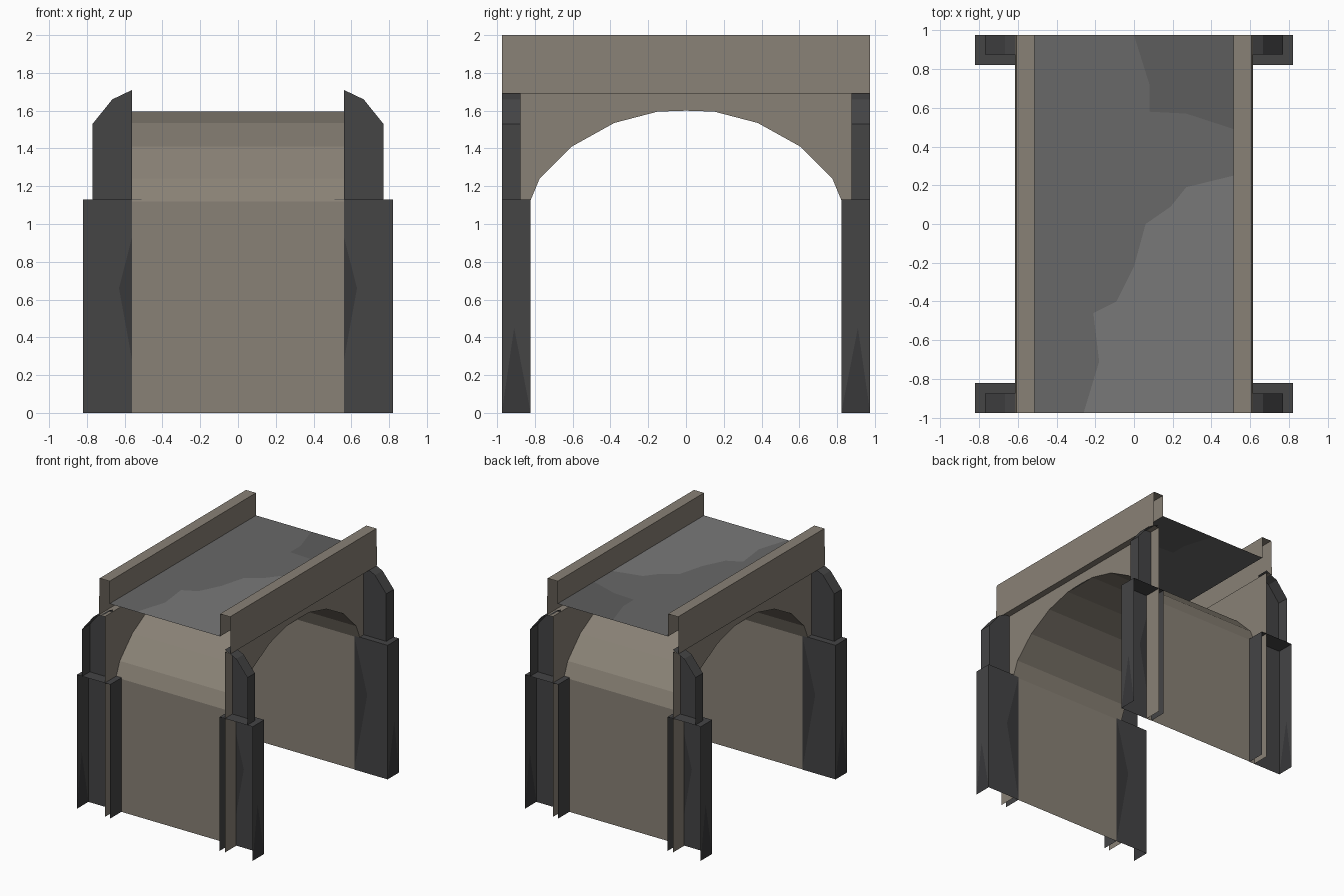
import bpy
from mathutils import Vector

if "Cube" in bpy.data.objects:
    bpy.data.objects.remove(bpy.data.objects["Cube"])


def material(name, rgb):
    m = bpy.data.materials.new(name)
    m.diffuse_color = (*rgb, 1)
    m.use_nodes = True
    m.node_tree.nodes["Principled BSDF"].inputs["Base Color"].default_value = m.diffuse_color
    return m


STONE = material("tan_stone", (0.25, 0.22, 0.18))
DARK = material("dark_stone", (0.058, 0.058, 0.06))
DARKER = material("darker_stone", (0.04, 0.04, 0.042))
ROAD = material("road", (0.14, 0.14, 0.14))
ROAD_LIGHT = material("road_light", (0.19, 0.19, 0.19))
ROAD_DARK = material("road_dark", (0.11, 0.11, 0.11))


def build(name, polys, mats, inside, mirror=(False, False), sign=1, pick=None):
    """Sheet mesh from polygons; each one faces away from the inside point."""
    verts, faces, index = [], [], {}
    for poly in polys:
        pts = [Vector(p) for p in poly]
        n = sum((pts[i].cross(pts[(i + 1) % len(pts)]) for i in range(len(pts))), Vector())
        mid = sum(pts, Vector()) / len(pts)
        if n.dot(mid - Vector(inside)) * sign < 0:
            poly = poly[::-1]
        face = []
        for p in poly:
            if p not in index:
                index[p] = len(verts)
                verts.append(p)
            face.append(index[p])
        faces.append(face)
    me = bpy.data.meshes.new(name)
    me.from_pydata(verts, [], faces)
    for m in mats:
        me.materials.append(m)
    for f in me.polygons:
        f.material_index = pick[f.index] if pick else 0
    ob = bpy.data.objects.new(name, me)
    bpy.context.collection.objects.link(ob)
    if any(mirror):
        mod = ob.modifiers.new("Mirror", "MIRROR")
        mod.use_axis = (mirror[0], mirror[1], False)
    return ob


def sweep(profile, place, a, b):
    """Quads joining a profile at position a to the same profile at b."""
    return [[place(p, a), place(q, a), place(q, b), place(p, b)]
            for p, q in zip(profile, profile[1:])]


def fan(corners, centre):
    return [[p, corners[(i + 1) % len(corners)], centre] for i, p in enumerate(corners)]


END, WALL = 0.975, 0.56
half = [(0.825, 0), (0.825, 1.12), (0.775, 1.24), (0.605, 1.41),
        (0.38, 1.535), (0.15, 1.595), (0, 1.6)]

# Arch barrel with its straight legs
arch = half[:-1] + [(-y, z) for y, z in half[-2::-1]]
build("arch_barrel", sweep(arch, lambda p, x: (x, p[0], p[1]), -WALL, WALL),
      [STONE], (0, 0, 0.5), sign=-1)

# Side walls above the arch and beside the legs
side = [[(WALL, *p), (WALL, *q), (WALL, q[0], 1.69), (WALL, p[0], 1.69)]
        for p, q in zip(half[1:], half[2:])]
side.append([(WALL, 0.825, 0), (WALL, END, 0), (WALL, END, 1.69),
             (WALL, 0.825, 1.69), (WALL, 0.825, 1.12)])
build("side_wall", side, [STONE], (0, 0, 1), (True, True))

# Parapets, open at the ends
rail = [(0.515, 1.81), (0.515, 2), (0.608, 2), (0.615, 1.69), (WALL, 1.69)]
build("parapet", sweep(rail, lambda p, y: (p[0], y, p[1]), -END, END),
      [STONE], (0.56, 0, 1.85), (True, False))

# Corner pillars with faceted faces, open at the bridge ends
X0, X1, Y0, H = 0.51, 0.82, 0.822, 1.13
pillar = [[(X0, Y0, H), (X1, Y0, H), (X1, END, H), (X0, END, H)],
          [(X0, Y0, 0), (X0, END, 0), (X0, END, H), (X0, Y0, H)]]
pillar += fan([(X1, Y0, 0), (X1, END, 0), (X1, END, H), (X1, Y0, H)], (X1, 0.91, 0.45))
pillar += fan([(X0, Y0, 0), (X1, Y0, 0), (X1, Y0, H), (X0, Y0, H)], (0.63, Y0, 0.66))
build("pillar", pillar, [DARK, DARKER], (0.66, 0.9, 0.5), (True, True),
      pick=[0, 0, 1, 0, 0, 0, 0, 0, 0, 1])

# Upper buttresses with a stepped round top
top = [(WALL, 1.71), (0.665, 1.66), (0.77, 1.53), (0.77, H)]
buttress = sweep(top, lambda p, y: (p[0], y, p[1]), 0.875, END)
buttress.append([(x, 0.875, z) for x, z in top + [(WALL, H)]])
build("buttress", buttress, [DARK], (0.63, 0.93, 1.4), (True, True))

# Road deck with worn patches
Z = 1.81
near = [(-0.26, -END), (-0.18, -0.71), (-0.21, -0.46), (-0.09, -0.4), (0, -0.22),
        (0.06, 0), (0.19, 0.09), (0.27, 0.19), (0.515, 0.25)]
far = [(0.515, 0.49), (0.27, 0.57), (0.08, 0.58), (0.08, 0.72), (0, END)]
patches = [[(-0.515, -END)] + near + far + [(-0.515, END)],
           near + [(0.515, -END)], far + [(0.515, END)]]
build("road_deck", [[(x, y, Z) for x, y in p] for p in patches],
      [ROAD, ROAD_LIGHT, ROAD_DARK], (0, 0, 0), pick=[0, 1, 2])
